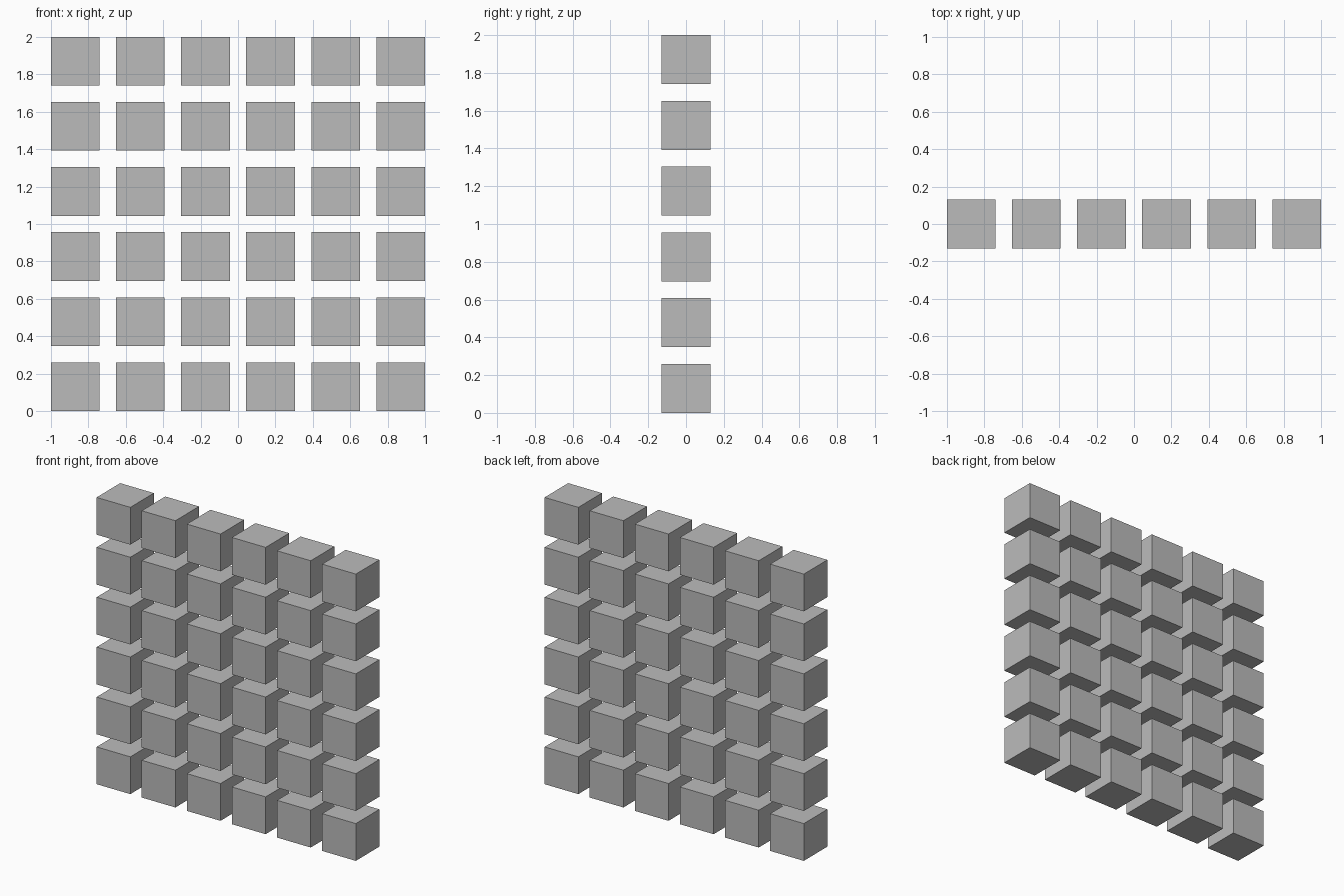
import bpy

default = bpy.data.objects.get("Cube")
if default:
    bpy.data.objects.remove(default, do_unlink=True)

COUNT = 6
SIZE = 0.26
PITCH = (2 - SIZE) / (COUNT - 1)

# Plain grey for every block
grey = bpy.data.materials.new("grey")
grey.use_nodes = True
colour = (0.5, 0.5, 0.5, 1)
grey.diffuse_color = colour
grey.node_tree.nodes["Principled BSDF"].inputs["Base Color"].default_value = colour

# Upright square wall of separate blocks
for row in range(COUNT):
    for column in range(COUNT):
        x = -1 + SIZE / 2 + column * PITCH
        z = SIZE / 2 + row * PITCH
        bpy.ops.mesh.primitive_cube_add(size=SIZE, location=(x, 0, z))
        block = bpy.context.object
        block.name = f"block_row_{row + 1}_column_{column + 1}"
        block.data.materials.append(grey)
